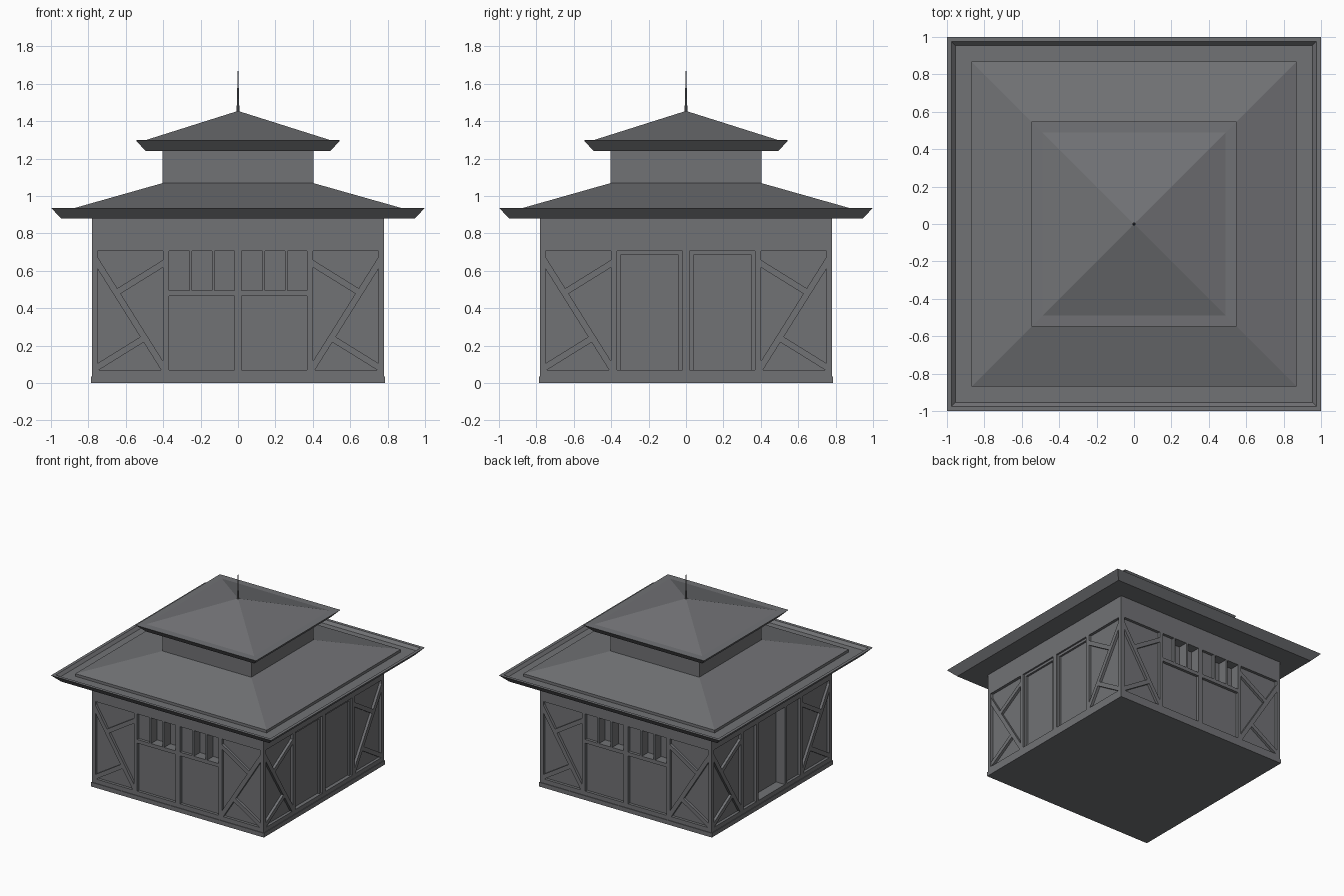
import bpy, bmesh, math
from mathutils import Matrix, Vector

if "Cube" in bpy.data.objects:
    bpy.data.objects.remove(bpy.data.objects["Cube"])

H = 0.78          # half width of the walls, outer frame face
CORE = 0.70       # half width of the solid core
PANEL = 0.757     # face of the recessed panels

# dark slate grey for the whole building
slate = bpy.data.materials.new("dark_slate")
slate.diffuse_color = (0.165, 0.168, 0.178, 1)
slate.use_nodes = True
slate.node_tree.nodes["Principled BSDF"].inputs["Base Color"].default_value = slate.diffuse_color


def finish(name, bm):
    bmesh.ops.recalc_face_normals(bm, faces=bm.faces)
    me = bpy.data.meshes.new(name)
    bm.to_mesh(me)
    bm.free()
    me.materials.append(slate)
    ob = bpy.data.objects.new(name, me)
    bpy.context.collection.objects.link(ob)
    return ob


def add_box(bm, u0, u1, z0, z1, v0=CORE, v1=H):
    """Box in wall space: u along the wall, z up, v outward (-y)."""
    m = Matrix.Translation(((u0 + u1) / 2, -(v0 + v1) / 2, (z0 + z1) / 2)) @ \
        Matrix.Diagonal((abs(u1 - u0), v1 - v0, z1 - z0, 1))
    bmesh.ops.create_cube(bm, size=1, matrix=m)


def add_brace(bm, a, b, w=0.034):
    """Slanted timber between two (u, z) points."""
    a, b = Vector(a), Vector(b)
    d = b - a
    m = Matrix.Translation(((a.x + b.x) / 2, -(PANEL + H) / 2, (a.y + b.y) / 2)) @ \
        Matrix.Rotation(-math.atan2(d.y, d.x), 4, 'Y') @ \
        Matrix.Diagonal((d.length, H - PANEL - 0.002, w, 1))
    bmesh.ops.create_cube(bm, size=1, matrix=m)


def square_lathe(name, profile):
    """Stack of square rings from (half width, z) points, capped at both ends."""
    bm = bmesh.new()
    rings = []
    for r, z in profile:
        if r == 0:
            rings.append([bm.verts.new((0, 0, z))])
        else:
            rings.append([bm.verts.new((sx * r, sy * r, z))
                          for sx, sy in ((-1, -1), (1, -1), (1, 1), (-1, 1))])
    for lo, hi in zip(rings, rings[1:]):
        for i in range(4):
            j = (i + 1) % 4
            if len(hi) == 1:
                bm.faces.new((lo[i], lo[j], hi[0]))
            else:
                bm.faces.new((lo[i], lo[j], hi[j], hi[i]))
    bm.faces.new(rings[0][::-1])
    if len(rings[-1]) == 4:
        bm.faces.new(rings[-1])
    return finish(name, bm)


def common_frame(bm):
    # rails, posts and the braced end bays shared by all four walls
    add_box(bm, -H, H, 0.01, 0.07)
    add_box(bm, -H, H, 0.705, 0.885)
    for s in (-1, 1):
        add_box(bm, s * 0.75, s * H, 0.07, 0.705, 0.75)
        add_box(bm, s * 0.37, s * 0.40, 0.07, 0.705)
        add_box(bm, s * 0.40, s * 0.752, 0.07, 0.705, CORE, PANEL)
        add_brace(bm, (s * 0.765, 0.665), (s * 0.39, 0.068))
        add_brace(bm, (s * 0.64, 0.49), (s * 0.39, 0.645))
        add_brace(bm, (s * 0.765, 0.077), (s * 0.51, 0.235))


def window_wall(bm):
    common_frame(bm)
    add_box(bm, -0.02, 0.02, 0.07, 0.705)
    add_box(bm, -0.37, 0.37, 0.465, 0.495)
    for u in (-0.37, 0.02):
        add_box(bm, u, u + 0.35, 0.07, 0.465, CORE, PANEL)
        for i in range(2):
            add_box(bm, u + 0.11 + i * 0.12, u + 0.125 + i * 0.12, 0.495, 0.705)
        # first pane closed, the others are deep openings
        add_box(bm, u, u + 0.11, 0.495, 0.705, CORE, PANEL)


def double_door_wall(bm):
    common_frame(bm)
    add_box(bm, -0.02, 0.02, 0.07, 0.705)
    for u in (-0.37, 0.02):
        add_box(bm, u, u + 0.35, 0.07, 0.705, CORE, 0.75)
        for e in (u, u + 0.33):
            add_box(bm, e, e + 0.02, 0.07, 0.705, CORE, 0.766)
        add_box(bm, u, u + 0.35, 0.685, 0.705, CORE, 0.766)


def entrance_wall(bm):
    common_frame(bm)
    for s in (-1, 1):
        add_box(bm, s * 0.17, s * 0.20, 0.07, 0.705)
        add_box(bm, s * 0.20, s * 0.37, 0.07, 0.705, CORE, PANEL)


# Four walls around a solid core
walls = (("front_wall", window_wall), ("right_door_wall", double_door_wall),
         ("back_wall", window_wall), ("left_entrance_wall", entrance_wall))
for k, (name, build) in enumerate(walls):
    bm = bmesh.new()
    build(bm)
    bm.transform(Matrix.Rotation(k * math.pi / 2, 4, 'Z'))
    finish(name, bm)
square_lathe("wall_core", [(CORE, 0.002), (CORE, 0.885)])
square_lathe("base_skirt", [(0.785, 0.0), (0.785, 0.035), (0.77, 0.035)])

# Lower roof with flared eave and gutter
square_lathe("lower_roof", [(0.945, 0.88), (1.0, 0.937), (0.975, 0.937), (0.955, 0.915),
                            (0.87, 0.915), (0.87, 0.937), (0.40, 1.07)])
# Raised neck and upper roof
square_lathe("roof_neck", [(0.403, 1.06), (0.403, 1.245)])
square_lathe("upper_roof", [(0.492, 1.24), (0.548, 1.298), (0.49, 1.30), (0, 1.455)])

# Spire
bm = bmesh.new()
bmesh.ops.create_cone(bm, cap_ends=True, segments=8, radius1=0.008, radius2=0.001,
                      depth=0.24, matrix=Matrix.Translation((0, 0, 1.56)))
finish("spire", bm)
